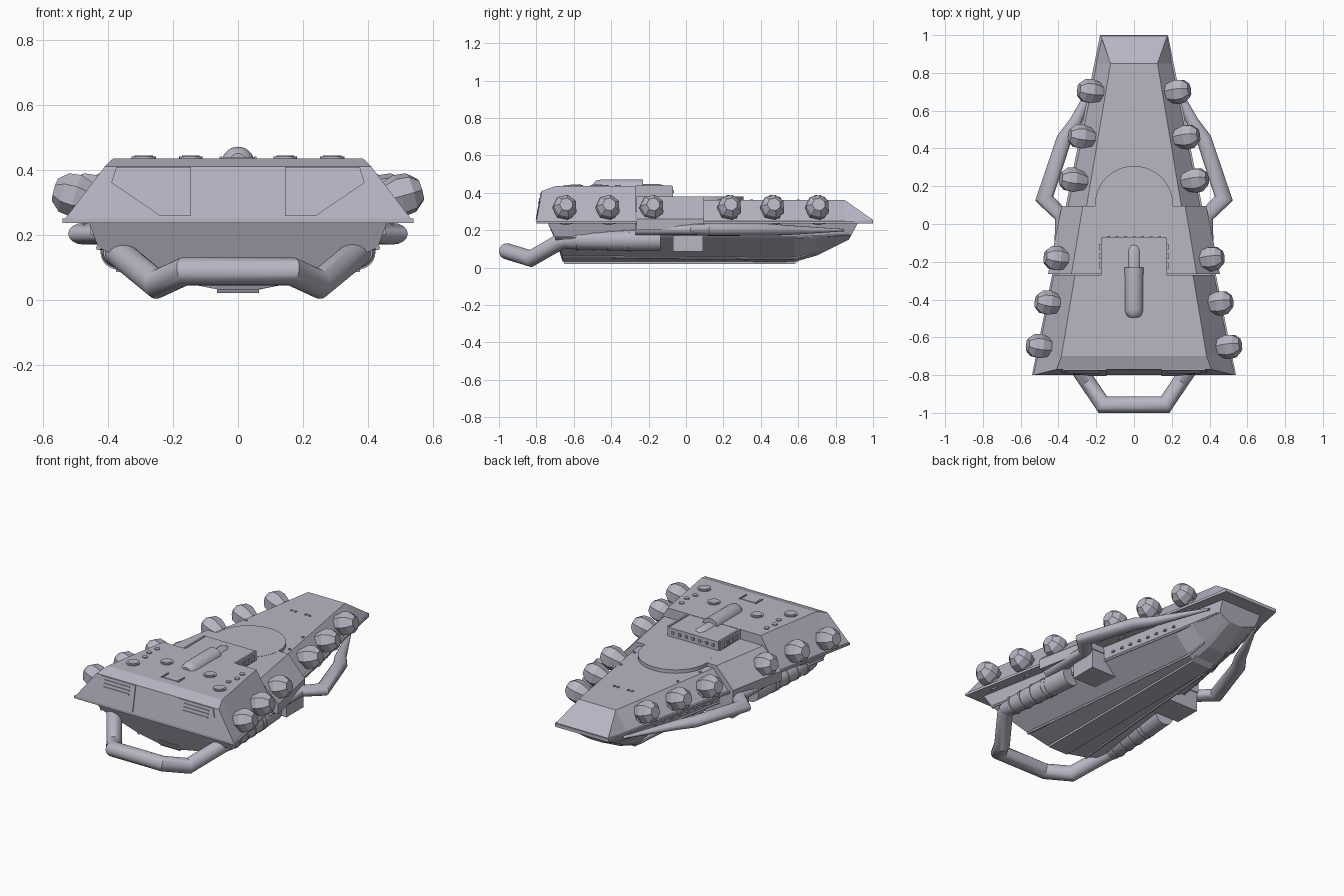
import bpy
import bmesh
from math import cos, sin, tau, radians
from mathutils import Vector

cube = bpy.data.objects.get("Cube")
if cube:
    bpy.data.objects.remove(cube, do_unlink=True)

grey = bpy.data.materials.new("lavender grey")
grey.use_nodes = True
grey.diffuse_color = (0.48, 0.465, 0.55, 1)
grey.node_tree.nodes["Principled BSDF"].inputs["Base Color"].default_value = grey.diffuse_color


def loft(name, rings, smooth=False):
    """Skin a closed solid through rings of equal point count."""
    bm = bmesh.new()
    loops = [[bm.verts.new(p) for p in ring] for ring in rings]
    n = len(loops[0])
    for a, b in zip(loops, loops[1:]):
        for i in range(n):
            j = (i + 1) % n
            bm.faces.new((a[i], a[j], b[j], b[i]))
    bm.faces.new(loops[0])
    bm.faces.new(loops[-1])
    bmesh.ops.recalc_face_normals(bm, faces=bm.faces)
    mesh = bpy.data.meshes.new(name)
    bm.to_mesh(mesh)
    bm.free()
    mesh.materials.append(grey)
    obj = bpy.data.objects.new(name, mesh)
    bpy.context.collection.objects.link(obj)
    if smooth:
        bpy.ops.object.select_all(action='DESELECT')
        obj.select_set(True)
        bpy.context.view_layer.objects.active = obj
        bpy.ops.object.shade_smooth_by_angle(angle=radians(35))
    return obj


def mirrored(half):
    return half + [(-x, y, z) for x, y, z in reversed(half)]


def tube(name, pts, radii, sides=20, squash=1.0, smooth=True):
    """Round bar through points, with mitred corners."""
    pts = [Vector(p) for p in pts]
    dirs = [(b - a).normalized() for a, b in zip(pts, pts[1:])]
    u = dirs[0].cross(Vector((0, 0, 1)))
    u = u.normalized() if u.length > 0.01 else Vector((1, 0, 0))
    w = u.cross(dirs[0])
    offs = [(u * cos(tau * i / sides) + w * sin(tau * i / sides) * squash) * radii[0]
            for i in range(sides)]
    rings = [[pts[0] + v for v in offs]]
    for k, d in enumerate(dirs):
        b = (d + dirs[min(k + 1, len(dirs) - 1)]).normalized()
        offs = [(v - d * v.dot(b) / d.dot(b)) * (radii[k + 1] / radii[k]) for v in offs]
        rings.append([pts[k + 1] + v for v in offs])
    return loft(name, rings, smooth)


def box(name, x0, x1, y0, y1, z0, z1):
    return loft(name, [[(x0, y0, z), (x1, y0, z), (x1, y1, z), (x0, y1, z)] for z in (z0, z1)])


def disc(name, x, y, z0, z1, r, sides=24):
    return tube(name, [(x, y, z0), (x, y, z1)], [r, r], sides)


def rim(y):
    return 0.38 - 0.2 * y


def crest(y):
    return 0.267 - 0.168 * y


# Thin rim plate around the whole deck
loft("rim_plate", [mirrored([(rim(y), y, 0.236), (rim(y), y, z)])
                   for y, z in ((-0.8, 0.25), (0.92, 0.25), (1.0, 0.256))])

# Sloped rear deck and stern wedge
loft("rear_deck", [mirrored([(rim(y) - 0.008, y, 0.245), (x, y, z)]) for y, x, z in (
    (-0.1, crest(-0.1), 0.36), (0.85, crest(0.85), 0.36), (0.995, 0.175, 0.258))])

# Raised front block
loft("front_block", [
    mirrored([(0.532, -0.8, 0.25), (0.41, -0.77, 0.41)]),
    mirrored([(0.51, -0.7, 0.25), (crest(-0.7), -0.7, 0.435)]),
    mirrored([(rim(-0.27) - 0.01, -0.27, 0.25), (crest(-0.27), -0.27, 0.435)])])
box("block_extension", -0.17, 0.17, -0.28, -0.07, 0.3, 0.433)
for s in (1, -1):
    box("extension_side_wall", s * 0.165, s * 0.176, -0.27, -0.075, 0.36, 0.438)
    for i in range(3):
        box("wall_vent", s * 0.17, s * 0.184, -0.235 + i * 0.05, -0.205 + i * 0.05, 0.39, 0.42)
for i in range(7):
    x = -0.135 + i * 0.045
    box("extension_rivet", x - 0.007, x + 0.007, -0.075, -0.063, 0.4, 0.415)

# Middle band and round turntable
loft("middle_band", [mirrored([(rim(y) + 0.022, y, 0.2), (rim(y) + 0.022, y, 0.26),
                               (crest(y) + 0.02, y, 0.38)]) for y in (-0.265, 0.095)])
disc("turntable", 0, 0.1, 0.35, 0.381, 0.207, 64)


# Lower hull, V-shaped with a flat keel
def hull_ring(ys, x, keel, zs):
    return mirrored([(x, ys[0], zs[0]), (x * 0.935, ys[1], zs[1]),
                     (x * 0.45, ys[2], zs[2]), (keel, ys[2], zs[3])])


loft("lower_hull", [
    hull_ring((-0.74, -0.7, -0.66), 0.46, 0.065, (0.24, 0.16, 0.06, 0.032)),
    hull_ring((0.58, 0.58, 0.58), 0.205, 0.06, (0.24, 0.16, 0.05, 0.03)),
    hull_ring((0.7, 0.7, 0.7), 0.18, 0.05, (0.24, 0.16, 0.08, 0.065)),
    hull_ring((0.92, 0.885, 0.87), 0.135, 0.04, (0.24, 0.175, 0.155, 0.15))])
loft("keel", [mirrored([(0.065, y0, 0.06), (0.065, y1, 0.02)])
              for y0, y1 in ((-0.67, -0.65), (0.64, 0.58))])

# Front panels with slats, following the sloped face
def front_y(z):
    return -0.8 + (z - 0.25) * 0.1875


panel = [(0.145, 0.408), (0.375, 0.408), (0.39, 0.36), (0.24, 0.258), (0.145, 0.258)]
for s in (1, -1):
    loft("front_panel", [[(s * x, front_y(z) + d, z) for x, z in panel] for d in (-0.005, 0.004)])
    for i in range(3):
        z = 0.345 + i * 0.02
        loft("panel_slat", [[(s * x, front_y(h) + d, h) for x, h in (
            (0.18, z), (0.35, z), (0.35, z + 0.007), (0.18, z + 0.007))] for d in (-0.009, 0)])

# Hatches and fittings on the front block
for s in (1, -1):
    for x, y, r in ((0.145, -0.475, 0.036), (0.29, -0.59, 0.038)):
        disc("hatch_ring", s * x, y, 0.43, 0.441, r)
        disc("hatch_lid", s * x, y, 0.43, 0.444, r * 0.75)
    for x, y in ((0.28, -0.49), (0.295, -0.43), (0.285, -0.365)):
        disc("small_hatch", s * x, y, 0.43, 0.441, 0.015, 16)
    box("deck_bar", s * 0.05, s * 0.057, -0.655, -0.59, 0.43, 0.441)
    for x, y in ((0.22, 0.18), (0.06, 0.6), (0.035, 0.6), (0.19, 0.35)):
        disc("deck_rivet", s * x, y, 0.355, 0.365, 0.008, 10)
box("deck_plate", -0.045, 0.045, -0.65, -0.595, 0.43, 0.438)

# Rounded housing and its neck on top
tube("top_housing", [(0, -0.495, 0.425), (0, -0.485, 0.425), (0, -0.46, 0.42), (0, -0.23, 0.42)],
     [0.025, 0.04, 0.051, 0.051], 28)
tube("housing_neck", [(0, -0.25, 0.405), (0, -0.14, 0.405), (0, -0.115, 0.405), (0, -0.1, 0.405)],
     [0.041, 0.041, 0.032, 0.012], 24)

# Front bumper pipe
half_pipe = [(0.372, -0.62, 0.145), (0.362, -0.67, 0.14), (0.25, -0.83, 0.048), (0.165, -0.957, 0.087)]
pipe = half_pipe + [(-x, y, z) for x, y, z in reversed(half_pipe)]
tube("bumper_pipe", pipe, [0.043] * len(pipe), 24)

for s in (1, -1):
    # Ribbed side engine
    start, end = Vector((s * 0.375, -0.66, 0.147)), Vector((s * 0.335, -0.14, 0.146))
    tube("engine_pod", [start, start.lerp(end, 0.06), start.lerp(end, 0.7), end],
         [0.04, 0.048, 0.057, 0.057], 24)
    for t in (0.14, 0.3, 0.46, 0.62, 0.68):
        r = 0.053 + 0.009 * t
        tube("engine_rib", [start.lerp(end, t), start.lerp(end, t + 0.025)], [r, r], 24)

    # Outrigger arm tapering back to the hull
    tube("outrigger_arm", [(s * 0.385, -0.27, 0.203), (s * 0.38, 0.04, 0.203), (s * 0.475, 0.135, 0.203),
                           (s * 0.37, 0.45, 0.203), (s * 0.31, 0.54, 0.2), (s * 0.165, 0.84, 0.2)],
         [0.038, 0.038, 0.042, 0.04, 0.033, 0.008], 16, 0.8)
    box("arm_mount", s * 0.18, s * 0.375, -0.07, 0.09, 0.085, 0.24)

    # Strakes and rivets along the lower hull
    tube("hull_strake", [(s * 0.207, -0.66, 0.06), (s * 0.092, 0.58, 0.05), (s * 0.081, 0.7, 0.08)],
         [0.009, 0.009, 0.005], 6, smooth=False)
    tube("side_strake", [(s * 0.43, -0.7, 0.16), (s * 0.192, 0.58, 0.16), (s * 0.128, 0.87, 0.175)],
         [0.008, 0.008, 0.005], 6, smooth=False)
    for i in range(8):
        y = 0.15 + i * 0.06
        x = 0.305 - 0.193 * y
        box("hull_rivet", s * (x - 0.02), s * (x + 0.012), y, y + 0.016, 0.185, 0.195)

    # Faceted gun turrets along the sloped sides
    for y in (0.71, 0.47, 0.24, -0.175, -0.41, -0.64):
        axis = Vector((s * 0.93, 0.12, 0.26)).normalized()
        tip = Vector((s * (0.435 - 0.2 * y), y, 0.338))
        steps = ((0.145, 0.04), (0.105, 0.056), (0.07, 0.068), (0.03, 0.063), (0, 0.036))
        tube("side_turret", [tip - axis * t for t, r in steps], [r for t, r in steps], 7, smooth=False)
        foot = Vector((s * (rim(y) - 0.07), y, 0.25))
        tube("turret_foot", [foot, foot + Vector((s * 0.04, 0, 0.07))], [0.045, 0.04], 8, smooth=False)
